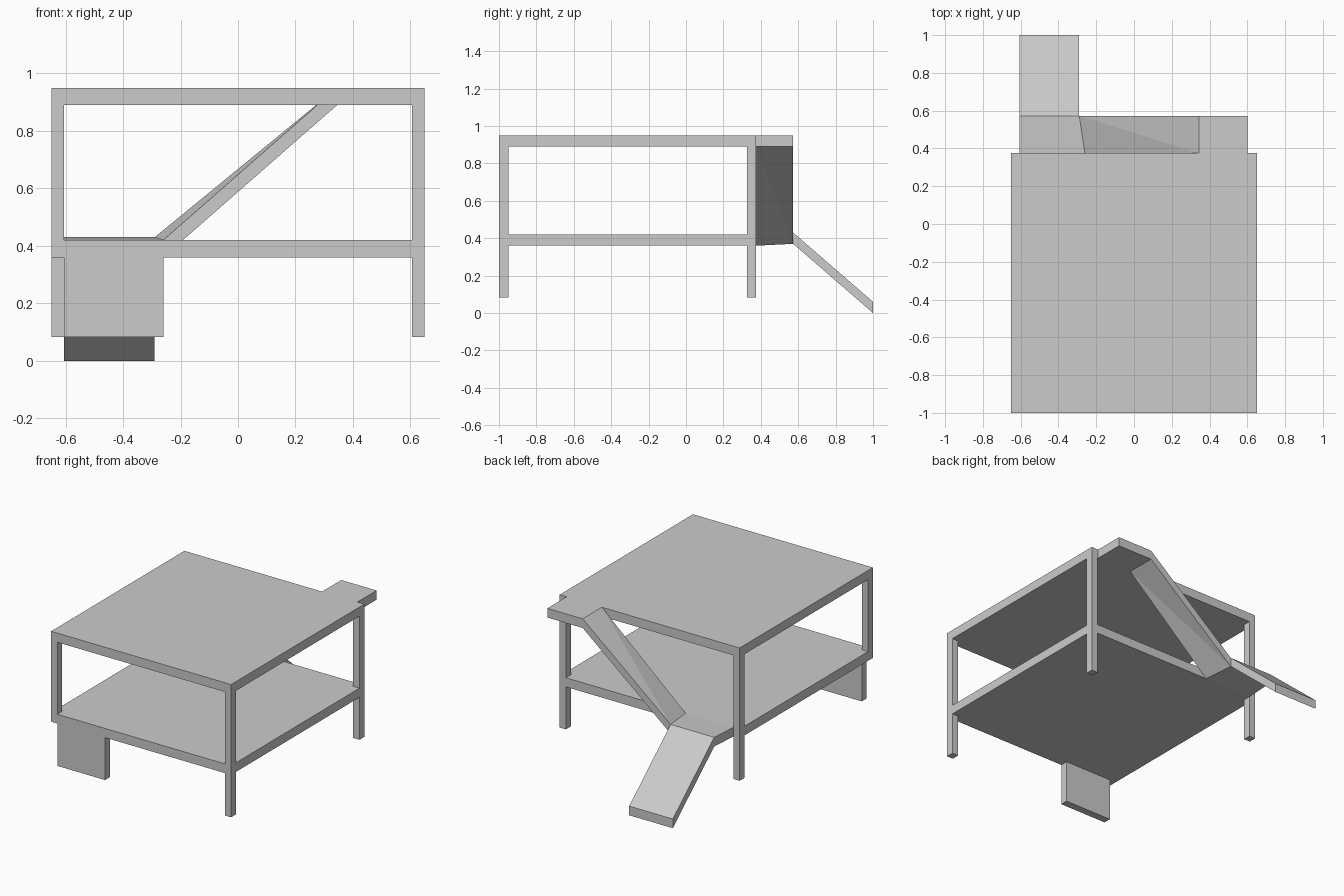
import bpy

if "Cube" in bpy.data.objects:
    bpy.data.objects.remove(bpy.data.objects["Cube"])

T = 0.06                     # deck thickness
X, Y0, Y1 = 0.65, -1.0, 0.375
PX, PY = 0.045, 0.05         # post section
Z_FOOT, Z_SHELF, Z_ROOF = 0.083, 0.42, 0.95


def slab(name, verts, faces, depth):
    """Solid made from an upward-facing surface, dropped straight down by depth."""
    n = len(verts)
    edges = {(f[i], f[(i + 1) % len(f)]) for f in faces for i in range(len(f))}
    rim = [e for e in edges if (e[1], e[0]) not in edges]
    solid = [tuple(f) for f in faces]
    solid += [tuple(i + n for i in reversed(f)) for f in faces]
    solid += [(b, a, a + n, b + n) for a, b in rim]
    mesh = bpy.data.meshes.new(name)
    mesh.from_pydata(verts + [(x, y, z - depth) for x, y, z in verts], [], solid)
    mesh.update()
    obj = bpy.data.objects.new(name, mesh)
    bpy.context.collection.objects.link(obj)
    return obj


def box(name, x0, x1, y0, y1, z0, z1):
    return slab(name, [(x0, y0, z1), (x1, y0, z1), (x1, y1, z1), (x0, y1, z1)],
                [(0, 1, 2, 3)], z1 - z0)


# Two main decks
box("upper_deck", -X, X, Y0, Y1, Z_ROOF - T, Z_ROOF)
box("lower_deck", -X, X, Y0, Y1, Z_SHELF - T, Z_SHELF)

# Corner posts above the shelf and legs below it
for side, x0 in (("left", -X), ("right", X - PX)):
    for end, y0 in (("front", Y0), ("back", Y1 - PY)):
        box(f"{end}_{side}_post", x0, x0 + PX, y0, y0 + PY, Z_SHELF, Z_ROOF - T)
        if (side, end) != ("left", "front"):
            box(f"{end}_{side}_leg", x0, x0 + PX, y0, y0 + PY, Z_FOOT, Z_SHELF - T)

# Wide panel leg in place of the front left leg
box("front_panel_leg", -X + PX, -0.26, Y0, Y0 + PY, Z_FOOT, Z_SHELF - T)

# Folded ramp: upper landing, upper ramp, lower landing, ground ramp
YR, ZL = 0.573, 0.43
path = [(0.6, Y1, Z_ROOF), (0.6, YR, Z_ROOF),
        (0.345, Y1, Z_ROOF), (0.345, YR, Z_ROOF),
        (-0.26, Y1, Z_SHELF), (-0.29, YR, ZL),
        (-0.605, Y1, Z_SHELF), (-0.605, YR, ZL),
        (-0.29, 1.0, T), (-0.605, 1.0, T)]
slab("folded_ramp", path,
     [(0, 1, 3, 2), (2, 3, 5), (2, 5, 4), (4, 5, 7, 6), (5, 8, 9, 7)], T)
